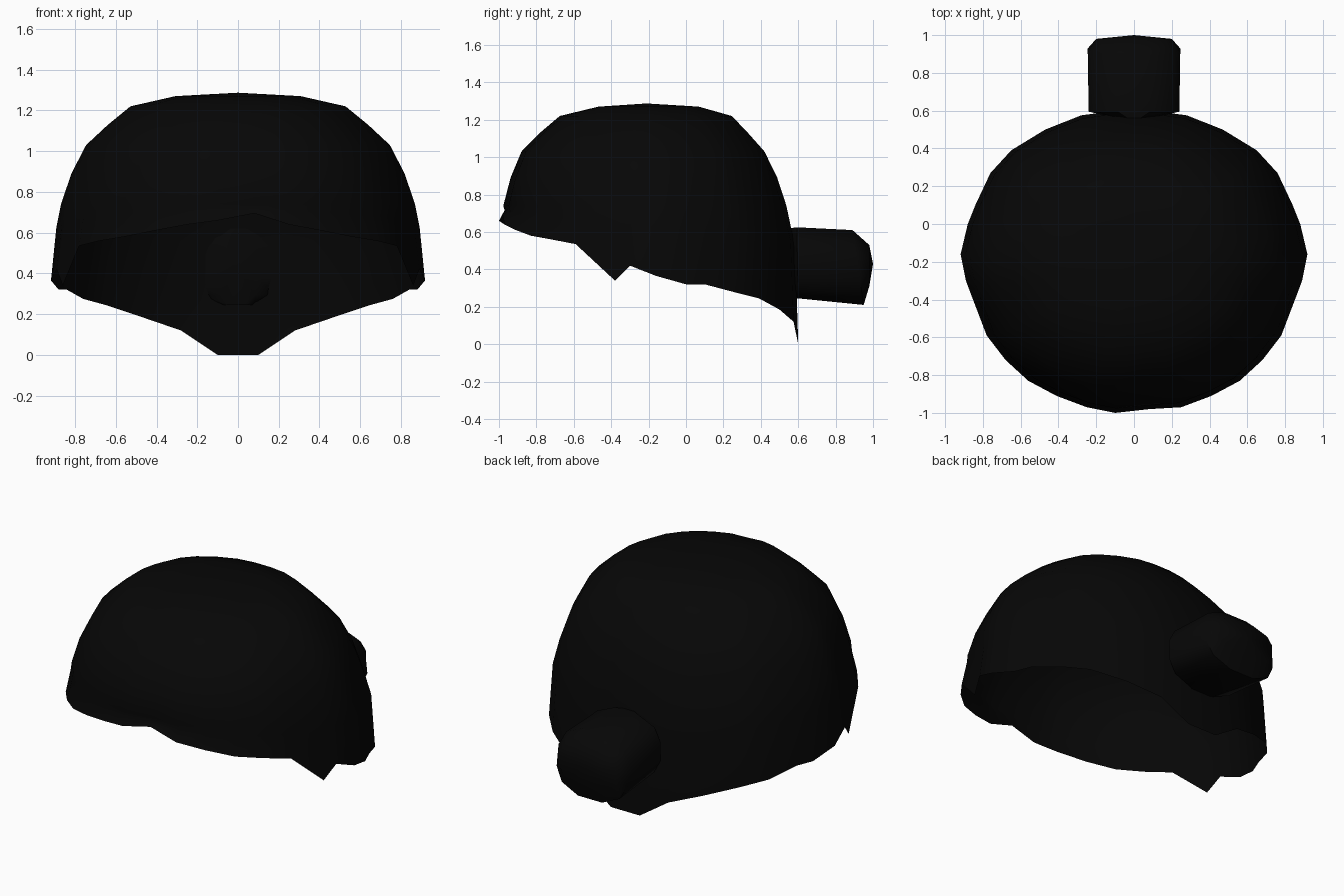
import bpy, bmesh, math

cube = bpy.data.objects.get("Cube")
if cube:
    bpy.data.objects.remove(cube, do_unlink=True)

hair = bpy.data.materials.new("soft black")
hair.use_nodes = True
colour = (0.002, 0.002, 0.002, 1)
hair.diffuse_color = colour
bsdf = next(n for n in hair.node_tree.nodes if n.type == 'BSDF_PRINCIPLED')
bsdf.inputs["Base Color"].default_value = colour


def loft(name, rings, start_tip=None, end_tip=None, angle=60):
    """Skin closed rings of points, with optional pole points at the ends."""
    bm = bmesh.new()
    loops = [[bm.verts.new(p) for p in ring] for ring in rings]
    n = len(loops[0])
    for a, b in zip(loops, loops[1:]):
        for i in range(n):
            j = (i + 1) % n
            bm.faces.new((a[i], a[j], b[j], b[i]))
    for tip, loop, flip in ((start_tip, loops[0], True), (end_tip, loops[-1], False)):
        if tip:
            pole = bm.verts.new(tip)
            for i in range(n):
                tri = (loop[i], loop[(i + 1) % n], pole)
                bm.faces.new(tri[::-1] if flip else tri)
    mesh = bpy.data.meshes.new(name)
    bm.to_mesh(mesh)
    bm.free()
    mesh.materials.append(hair)
    obj = bpy.data.objects.new(name, mesh)
    bpy.context.collection.objects.link(obj)
    bpy.ops.object.select_all(action='DESELECT')
    obj.select_set(True)
    bpy.context.view_layer.objects.active = obj
    bpy.ops.object.shade_smooth_by_angle(angle=math.radians(angle))
    return obj


# Hairline from the forehead, past the sideburn, to the nape (left half)
half = [
    (.08, -.98, .695), (.25, -.97, .64), (.41, -.91, .61), (.56, -.83, .58),
    (.68, -.72, .56), (.78, -.59, .535), (.86, -.38, .34), (.89, -.30, .42),
    (.918, -.16, .365), (.88, 0, .32), (.84, .10, .32), (.76, .27, .275),
    (.65, .39, .245), (.47, .50, .185), (.28, .575, .12), (.10, .60, 0),
    (0, .60, 0),
]
rim = half + [(-x, y, z) for x, y, z in half[-2:0:-1]] + [(-.10, -1.0, .66)]

# Hair cap: the hairline outline shrinks towards the crown
BASE_Y = -.2


def shrink(f, centre_y, height):
    return [(x * f, centre_y + (y - BASE_Y) * f, height(z)) for x, y, z in rim]


cap_rings = [rim, shrink(.971, -.193, lambda z: z + (.74 - z) * .7)]
for f, centre_y, level in ((.946, -.22, .74), (.891, -.225, .89), (.812, -.23, 1.03),
                           (.695, -.225, 1.13), (.575, -.215, 1.22), (.335, -.2, 1.27)):
    cap_rings.append(shrink(f, centre_y, lambda z, level=level: level))
loft("hair_cap", cap_rings, end_tip=(0, -.21, 1.287), angle=80)

# Hair bun: rounded sections running backwards, with a domed end
quarter = [(1, .32), (.82, .74), (.34, 1)]
right_side = quarter[::-1] + [(u, -v) for u, v in quarter]
outline = right_side + [(-u, v) for u, v in right_side[::-1]]


def section(half_width, low, high, y_low, y_high):
    mid, h = (low + high) / 2, (high - low) / 2
    return [(half_width * u, y_low + (y_high - y_low) * (v + 1) / 2, mid + h * v)
            for u, v in outline]


bun_rings = [
    section(.10, .245, .62, .57, .56),
    section(.24, .245, .625, .60, .592),
    section(.245, .21, .61, .95, .89),
    section(.20, .31, .53, .98, .98),
]
loft("hair_bun", bun_rings, start_tip=(0, .56, .43), end_tip=(0, 1.0, .43), angle=50)
